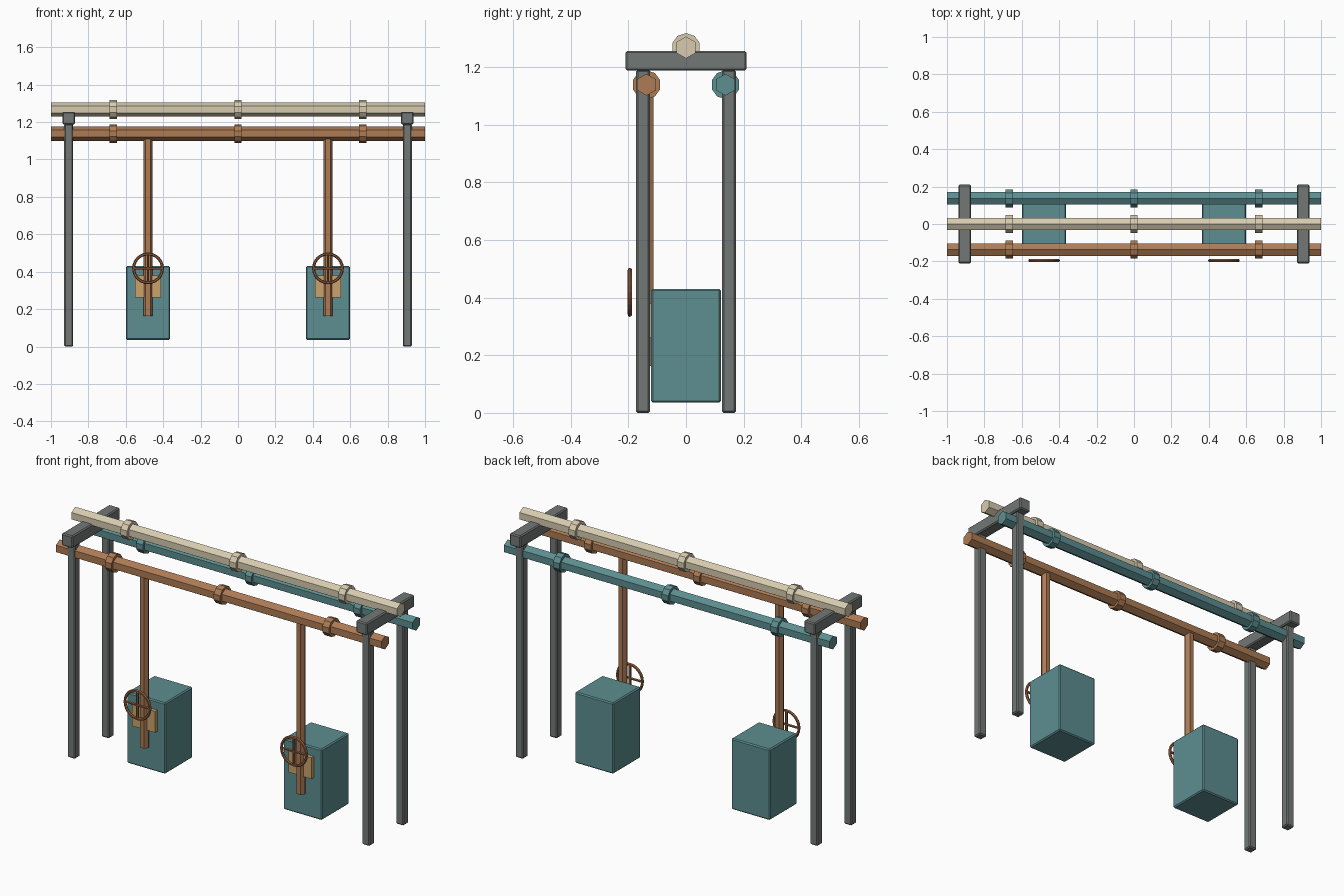
import bpy
import math
from mathutils import Matrix, Vector

if "Cube" in bpy.data.objects:
    bpy.data.objects.remove(bpy.data.objects["Cube"], do_unlink=True)


def material(name, rgb):
    m = bpy.data.materials.new(name)
    m.use_nodes = True
    m.diffuse_color = (*rgb, 1)
    m.node_tree.nodes["Principled BSDF"].inputs["Base Color"].default_value = (*rgb, 1)
    return m


grey = material("grey steel", (0.17, 0.19, 0.18))
cream = material("cream paint", (0.68, 0.60, 0.43))
copper = material("copper paint", (0.42, 0.20, 0.09))
teal = material("teal paint", (0.11, 0.27, 0.28))
tan = material("tan plate", (0.60, 0.37, 0.15))
wheel_red = material("dark copper", (0.30, 0.12, 0.05))


def finish(name, mat):
    o = bpy.context.object
    o.name = name
    o.data.materials.append(mat)
    return o


def box(name, centre, size, mat, bevel=0.0):
    bpy.ops.mesh.primitive_cube_add(size=1, location=centre)
    o = finish(name, mat)
    o.data.transform(Matrix.Diagonal((*size, 1)))
    if bevel:
        mod = o.modifiers.new("Bevel", "BEVEL")
        mod.width = bevel
        mod.segments = 1
    return o


def rod(name, start, end, radius, mat, sides=6, spin=0.0):
    """Prism between two points; spin turns its corners about its own axis."""
    a, b = Vector(start), Vector(end)
    bpy.ops.mesh.primitive_cylinder_add(vertices=sides, radius=radius, depth=(b - a).length)
    o = finish(name, mat)
    turn = (b - a).to_track_quat("Z", "Y").to_matrix().to_4x4()
    o.data.transform(turn @ Matrix.Rotation(spin, 4, "Z"))
    o.location = (a + b) / 2
    return o


# Long pipes with three collars each
for label, y, z, mat in (("cream", 0, 1.267, cream),
                         ("copper", -0.137, 1.138, copper),
                         ("teal", 0.137, 1.138, teal)):
    rod(label + "_pipe", (-1, y, z), (1, y, z), 0.038, mat)
    for x in (-0.668, 0, 0.668):
        rod(label + "_collar", (x - 0.02, y, z), (x + 0.02, y, z), 0.05, mat, sides=10)

for side, s in (("left", 1), ("right", -1)):
    # Support frame
    x = 0.905 * s
    box(side + "_crossbeam", (x, 0, 1.221), (0.067, 0.42, 0.068), grey, 0.006)
    for end, y in (("front", -0.149), ("back", 0.149)):
        box(f"{side}_{end}_post", (x, y, 0.595), (0.048, 0.048, 1.19), grey, 0.006)

    # Hanging tank with its feed pipe and valve plate
    x = 0.481 * s
    box(side + "_tank", (x, 0, 0.233), (0.237, 0.242, 0.394), teal, 0.006)
    rod(side + "_feed_pipe", (x, -0.134, 0.163), (x, -0.134, 1.125), 0.025, copper,
        spin=math.radians(30))
    box(side + "_valve_plate", (x, -0.127, 0.321), (0.14, 0.03, 0.118), tan)

    # Handwheel with crossed spokes
    y, z, r = -0.195, 0.418, 0.077
    bpy.ops.mesh.primitive_torus_add(location=(x, y, z), rotation=(math.pi / 2, 0, 0),
                                     major_radius=r, minor_radius=0.008,
                                     major_segments=24, minor_segments=6)
    finish(side + "_handwheel_rim", wheel_red)
    rod(side + "_spoke_across", (x - r, y, z), (x + r, y, z), 0.007, wheel_red)
    rod(side + "_spoke_upright", (x, y, z - r), (x, y, z + r), 0.007, wheel_red)
